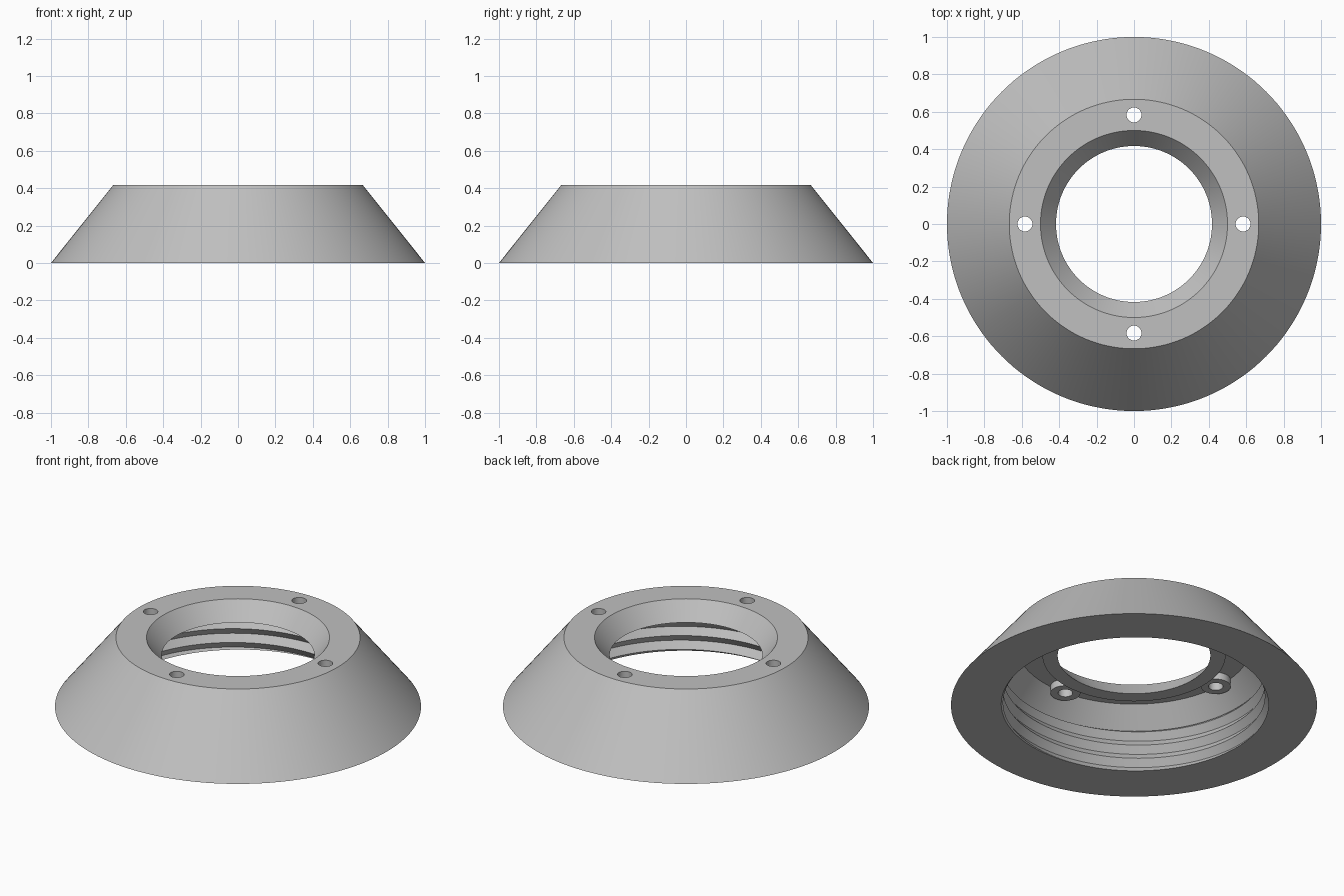
import bpy, bmesh, math
from math import tau, cos, sin

if "Cube" in bpy.data.objects:
    bpy.data.objects.remove(bpy.data.objects["Cube"])

SEGMENTS = 144
HEIGHT = 0.417
PITCH, PHASE, THREAD_TOP = 0.0833, 0.024, 0.25
CREST, ROOT = 0.715, 0.745
HOLE_CIRCLE = 0.583

grey = bpy.data.materials.new("plain_grey")
grey.use_nodes = True
colour = (0.53, 0.53, 0.53, 1)
grey.diffuse_color = colour
grey.node_tree.nodes["Principled BSDF"].inputs["Base Color"].default_value = colour


def make_object(name, bm):
    mesh = bpy.data.meshes.new(name)
    bm.to_mesh(mesh)
    bm.free()
    mesh.materials.append(grey)
    obj = bpy.data.objects.new(name, mesh)
    bpy.context.collection.objects.link(obj)
    return obj


def thread_point(k, angle):
    """Point on the k-th helical line, kept inside the threaded height."""
    z = PITCH * (k / 2 + angle / tau) + PHASE
    z = min(max(z, 0), THREAD_TOP)
    turn = (z - PHASE) / PITCH - angle / tau
    r = CREST + (ROOT - CREST) * 2 * abs(turn - round(turn))
    return r, z


# Cross-section: outer cone, top face, hole cone, lip, ceiling, inner cone
SECTION = [(1, 0), (0.667, HEIGHT), (0.5, HEIGHT), (0.417, 0.3125),
           (0.5, 0.3125), (0.5, 0.375), (0.64, 0.375), (ROOT, THREAD_TOP)]


def ring_body():
    bm = bmesh.new()
    columns = []
    for j in range(SEGMENTS + 1):
        a = tau * j / SEGMENTS
        points = SECTION + [thread_point(k, a) for k in range(7, -5, -1)]
        columns.append([bm.verts.new((r * cos(a), r * sin(a), z)) for r, z in points])
    for left, right in zip(columns, columns[1:]):
        for i in range(len(left)):
            n = (i + 1) % len(left)
            bm.faces.new((left[i], right[i], right[n], left[n]))
    bmesh.ops.remove_doubles(bm, verts=bm.verts[:], dist=1e-5)
    bmesh.ops.dissolve_degenerate(bm, edges=bm.edges[:], dist=1e-6)
    bmesh.ops.recalc_face_normals(bm, faces=bm.faces[:])
    return make_object("threaded_cone_ring", bm)


def four_cylinders(name, radius, bottom, top):
    bm = bmesh.new()
    for i in range(4):
        a = tau * i / 4
        made = bmesh.ops.create_cone(bm, cap_ends=True, segments=32, radius1=radius,
                                     radius2=radius, depth=top - bottom)
        bmesh.ops.translate(bm, verts=made["verts"], vec=(
            HOLE_CIRCLE * cos(a), HOLE_CIRCLE * sin(a), (top + bottom) / 2))
    return make_object(name, bm)


def combine(target, other, operation):
    mod = target.modifiers.new(operation.lower(), 'BOOLEAN')
    mod.operation, mod.object, mod.solver = operation, other, 'EXACT'
    bpy.context.view_layer.objects.active = target
    bpy.ops.object.modifier_apply(modifier=mod.name)
    bpy.data.objects.remove(other)


# Ring with four screw bosses, drilled through
ring = ring_body()
combine(ring, four_cylinders("screw_bosses", 0.082, 0.333, 0.395), 'UNION')
combine(ring, four_cylinders("screw_holes", 0.04, 0.2, 0.6), 'DIFFERENCE')

bpy.ops.object.select_all(action='DESELECT')
ring.select_set(True)
bpy.context.view_layer.objects.active = ring
bpy.ops.object.shade_smooth_by_angle(angle=math.radians(25))
